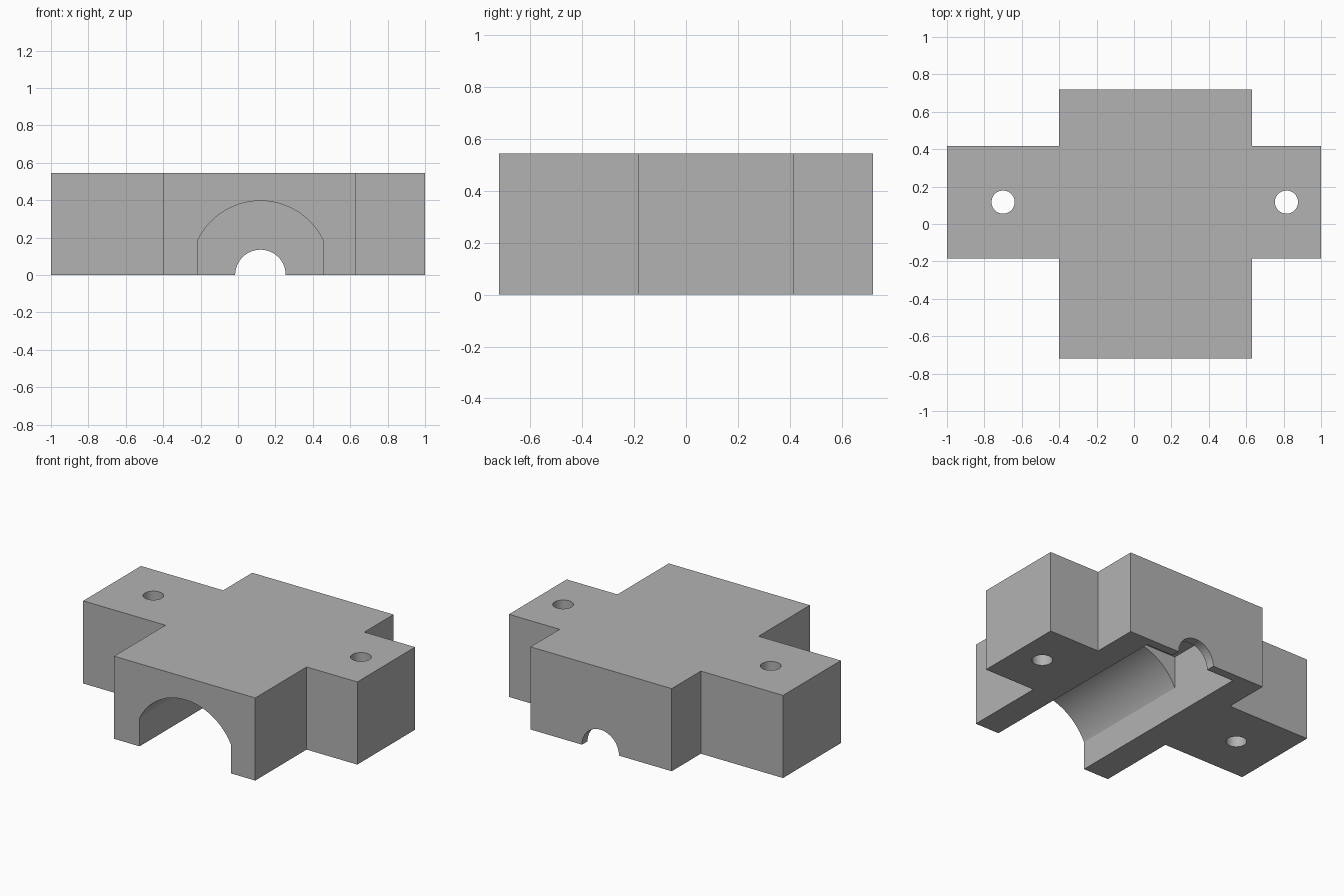
import bpy, bmesh, math
from mathutils import Vector

old = bpy.data.objects.get("Cube")
if old:
    bpy.data.objects.remove(old, do_unlink=True)

HEIGHT = 0.545
BORE_X = 0.12      # centre line of the channel
BOLT_Y = 0.117     # centre line of the bolt arms

grey = bpy.data.materials.new("plain_grey")
grey.use_nodes = True
colour = (0.45, 0.45, 0.45, 1)
grey.diffuse_color = colour
grey.node_tree.nodes["Principled BSDF"].inputs["Base Color"].default_value = colour


def prism(name, points, direction):
    """Extrude a closed loop of 3D points along a direction."""
    bm = bmesh.new()
    face = bm.faces.new([bm.verts.new(p) for p in points])
    ext = bmesh.ops.extrude_face_region(bm, geom=[face])
    verts = [g for g in ext["geom"] if isinstance(g, bmesh.types.BMVert)]
    bmesh.ops.translate(bm, verts=verts, vec=Vector(direction))
    bmesh.ops.recalc_face_normals(bm, faces=bm.faces[:])
    mesh = bpy.data.meshes.new(name)
    bm.to_mesh(mesh)
    bm.free()
    mesh.materials.append(grey)
    obj = bpy.data.objects.new(name, mesh)
    bpy.context.collection.objects.link(obj)
    return obj


def arc(cx, cy, r, start, end, steps):
    angles = [start + (end - start) * i / steps for i in range(steps + 1)]
    return [(cx + r * math.cos(a), cy + r * math.sin(a)) for a in angles]


def along_y(name, profile, y0, y1):
    return prism(name, [(x, y0, z) for x, z in profile], (0, y1 - y0, 0))


# Cross-shaped housing block
x0, x1, y0, y1 = -0.4, 0.63, -0.185, 0.417
outline = [(x0, -0.72), (x1, -0.72), (x1, y0), (1, y0), (1, y1), (x1, y1),
           (x1, 0.72), (x0, 0.72), (x0, y1), (-1, y1), (-1, y0), (x0, y0)]
housing = prism("housing_block", [(x, y, 0) for x, y in outline], (0, 0, HEIGHT))

# Arched channel, open at the front and below
half, spring, apex = 0.334, 0.187, 0.396
rise = apex - spring
radius = (half ** 2 + rise ** 2) / (2 * rise)
start = math.asin((spring - apex + radius) / radius)
arch = arc(BORE_X, apex - radius, radius, start, math.pi - start, 48)
arch = [(BORE_X + half, -0.1)] + arch + [(BORE_X - half, -0.1)]
cutters = [along_y("channel_cutter", arch, -0.8, 0.125)]

# Square pocket behind the channel
l, r = BORE_X - half, BORE_X + half
box = [(l, -0.1), (r, -0.1), (r, 0.4), (l, 0.4)]
cutters.append(along_y("pocket_cutter", box, 0.125, 0.662))

# Half-round shaft hole through the back wall
shaft = arc(BORE_X, 0, 0.135, 0, math.pi, 40)
shaft = [(BORE_X + 0.135, -0.1)] + shaft + [(BORE_X - 0.135, -0.1)]
cutters.append(along_y("shaft_cutter", shaft, 0.5, 0.8))

# Bolt holes through the arms
for side, x in (("right", -0.7), ("left", 0.815)):
    ring = arc(x, BOLT_Y, 0.062, 0, math.tau, 40)[:-1]
    cutters.append(prism(side + "_bolt_cutter", [(a, b, -0.1) for a, b in ring],
                         (0, 0, HEIGHT + 0.2)))

bpy.context.view_layer.objects.active = housing
for cutter in cutters:
    cutter.hide_render = True
    mod = housing.modifiers.new(cutter.name, "BOOLEAN")
    mod.operation = "DIFFERENCE"
    mod.solver = "EXACT"
    mod.object = cutter
    bpy.ops.object.modifier_apply(modifier=mod.name)
    bpy.data.objects.remove(cutter, do_unlink=True)

bpy.ops.object.select_all(action="DESELECT")
housing.select_set(True)
bpy.ops.object.shade_smooth_by_angle(angle=math.radians(25))
